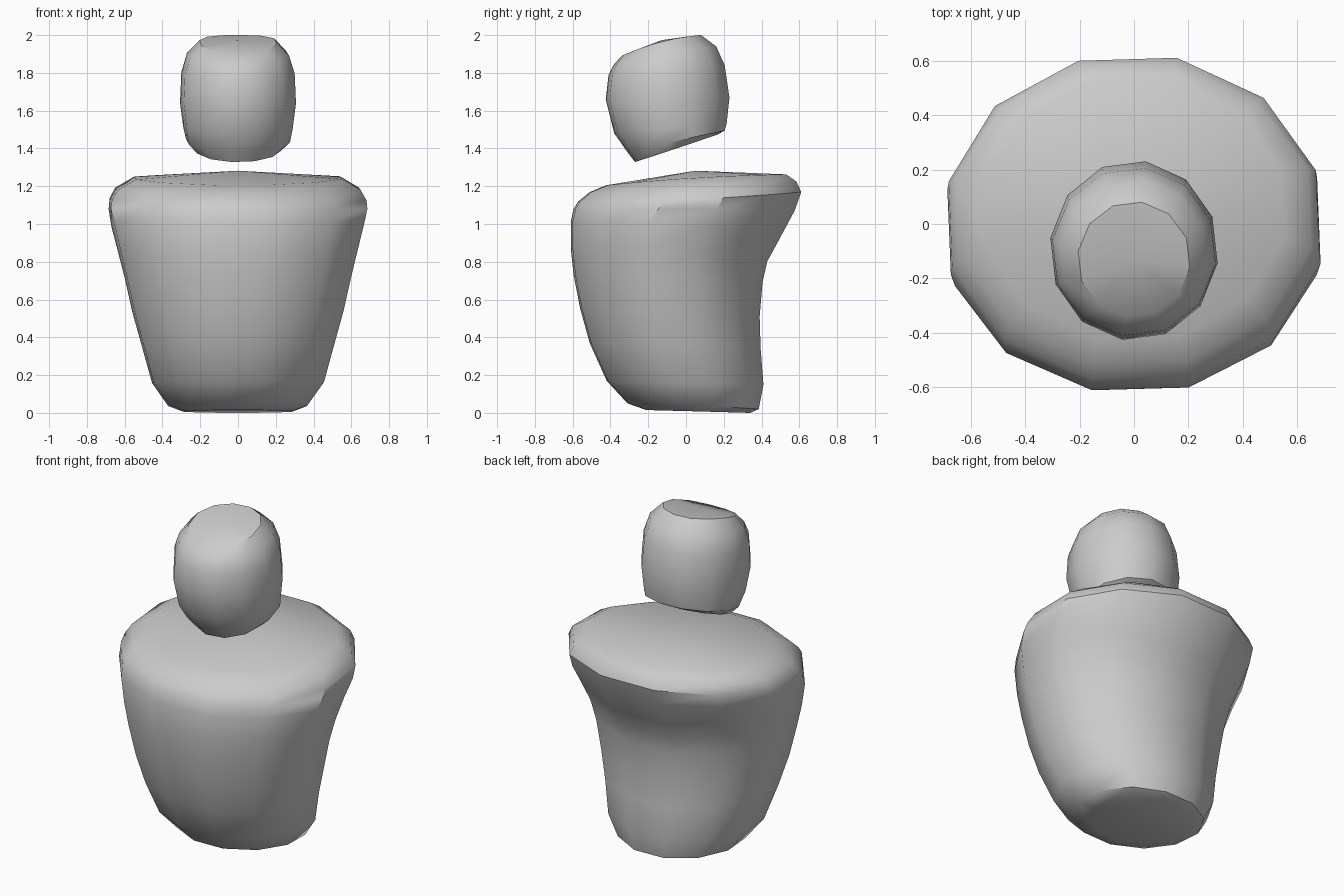
import bpy, bmesh, math

if "Cube" in bpy.data.objects:
    bpy.data.objects.remove(bpy.data.objects["Cube"])

SIDES = 12


def loft(name, rings, turn, bottom, top):
    """Each ring: front y, front z, back y, back z, half width, z at the sides."""
    bm = bmesh.new()
    angles = [math.radians(turn + 360 * i / SIDES) for i in range(SIDES)]
    kx = max(abs(math.cos(a)) for a in angles)
    ky = max(abs(math.sin(a)) for a in angles)
    loops = []
    for yf, zf, yb, zb, half, zs in rings:
        loop = []
        for a in angles:
            s = math.sin(a) / ky
            c = math.cos(a) / kx
            z = (zf + zb) / 2 + (zb - zf) / 2 * s
            z += (zs - (zf + zb) / 2) * math.cos(a) ** 2
            loop.append(bm.verts.new((half * c, (yf + yb) / 2 + (yb - yf) / 2 * s, z)))
        loops.append(loop)
    for lo, hi in zip(loops, loops[1:]):
        for i in range(SIDES):
            j = (i + 1) % SIDES
            bm.faces.new((lo[i], lo[j], hi[j], hi[i]))
    # fan caps
    for loop, centre in ((loops[0], bottom), (loops[-1], top)):
        v = bm.verts.new(centre)
        for i in range(SIDES):
            bm.faces.new((loop[i], loop[(i + 1) % SIDES], v))
    bmesh.ops.recalc_face_normals(bm, faces=bm.faces)
    mesh = bpy.data.meshes.new(name)
    bm.to_mesh(mesh)
    bm.free()
    obj = bpy.data.objects.new(name, mesh)
    bpy.context.collection.objects.link(obj)
    bpy.ops.object.select_all(action='DESELECT')
    bpy.context.view_layer.objects.active = obj
    obj.select_set(True)
    bpy.ops.object.shade_smooth_by_angle(angle=math.radians(35))
    return obj


# torso: narrow base, flaring to overhanging shoulders
loft("torso", [
    (-0.21, 0.015, 0.34, 0.00, 0.29, 0.008),
    (-0.31, 0.05, 0.385, 0.02, 0.37, 0.04),
    (-0.42, 0.17, 0.41, 0.15, 0.455, 0.16),
    (-0.51, 0.37, 0.395, 0.34, 0.51, 0.36),
    (-0.56, 0.55, 0.39, 0.51, 0.56, 0.54),
    (-0.595, 0.73, 0.405, 0.69, 0.60, 0.72),
    (-0.61, 0.87, 0.43, 0.80, 0.635, 0.86),
    (-0.61, 1.01, 0.485, 0.90, 0.67, 1.00),
    (-0.595, 1.08, 0.575, 1.07, 0.685, 1.08),
    (-0.57, 1.12, 0.61, 1.17, 0.68, 1.13),
    (-0.51, 1.17, 0.585, 1.225, 0.65, 1.185),
    (-0.42, 1.205, 0.53, 1.262, 0.55, 1.245),
], 17, (0.03, 0.06, 0.008), (0, 0.05, 1.282))

# head: rounded drum tipped towards the front
loft("head", [
    (-0.27, 1.328, 0.17, 1.475, 0.23, 1.40),
    (-0.31, 1.38, 0.205, 1.495, 0.275, 1.44),
    (-0.38, 1.48, 0.215, 1.53, 0.29, 1.51),
    (-0.425, 1.66, 0.23, 1.67, 0.307, 1.64),
    (-0.41, 1.79, 0.205, 1.84, 0.30, 1.80),
    (-0.385, 1.84, 0.16, 1.94, 0.27, 1.90),
    (-0.34, 1.89, 0.08, 2.0, 0.205, 1.965),
], 22, (0, -0.05, 1.40), (0, -0.13, 1.973))
